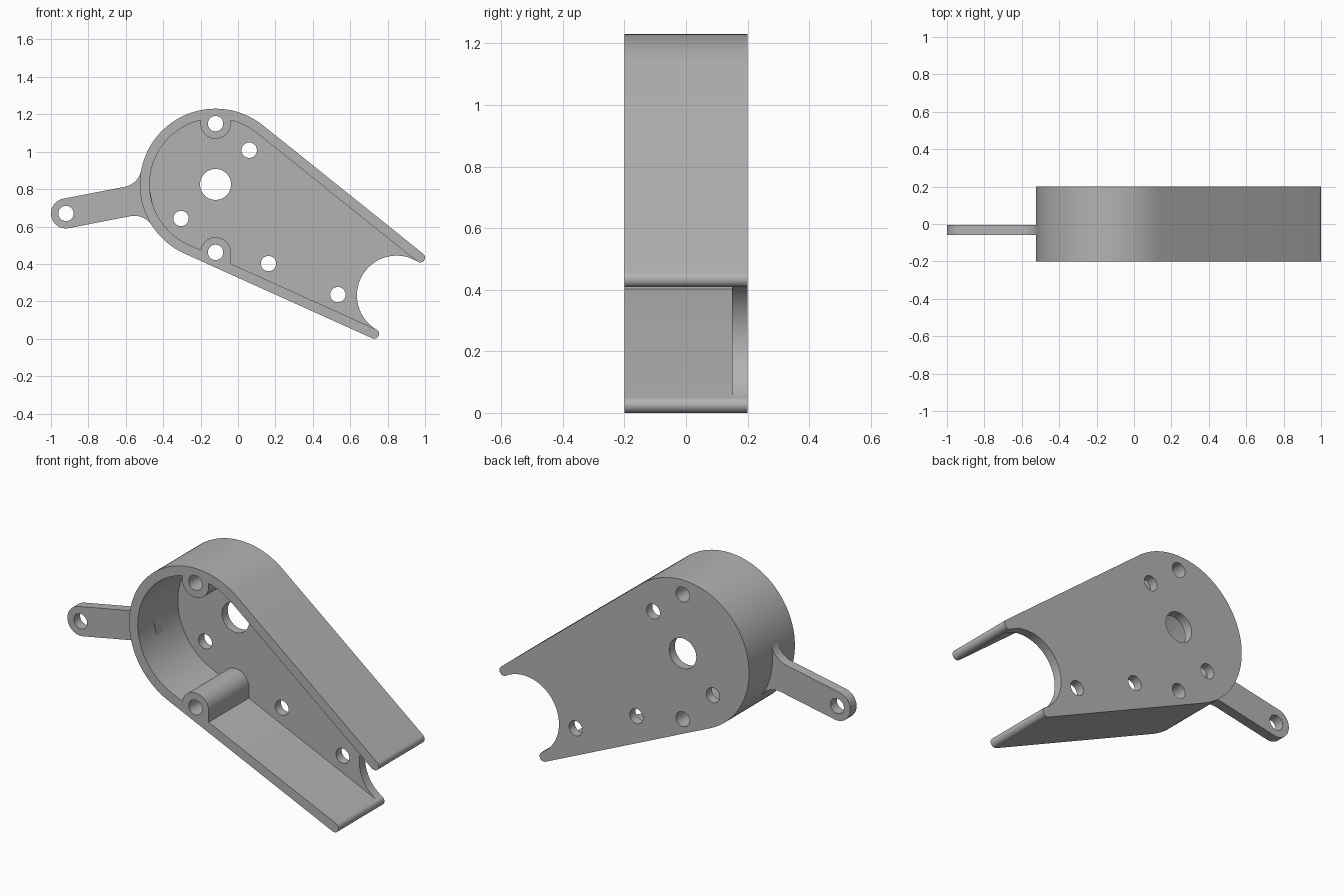
import bpy, bmesh
from math import cos, sin, radians, atan2, sqrt, degrees
from mathutils import Vector

if "Cube" in bpy.data.objects:
    bpy.data.objects.remove(bpy.data.objects["Cube"])

grey = bpy.data.materials.new("plain grey")
grey.use_nodes = True
grey.diffuse_color = (0.45, 0.45, 0.45, 1)
grey.node_tree.nodes["Principled BSDF"].inputs["Base Color"].default_value = grey.diffuse_color

HUB = Vector((-0.12, 0.825))     # hub centre in x, z
R, TIP, WALL = 0.405, 0.026, 0.0525
FRONT, BACK, FLOOR = -0.2, 0.2, 0.15


def polar(a, r=1.0):
    return Vector((cos(radians(a)), sin(radians(a)))) * r


def arc(c, r, a0, a1, n):
    return [Vector(c) + polar(a0 + (a1 - a0) * i / n, r) for i in range(n + 1)]


def prism(name, pts, y0, y1):
    """Extrude an x-z outline from y0 to y1."""
    bm = bmesh.new()
    face = bm.faces.new([bm.verts.new((p[0], y0, p[1])) for p in pts])
    ext = bmesh.ops.extrude_face_region(bm, geom=[face])
    moved = [g for g in ext["geom"] if isinstance(g, bmesh.types.BMVert)]
    bmesh.ops.translate(bm, verts=moved, vec=(0, y1 - y0, 0))
    bmesh.ops.recalc_face_normals(bm, faces=bm.faces)
    mesh = bpy.data.meshes.new(name)
    bm.to_mesh(mesh)
    bm.free()
    mesh.materials.append(grey)
    obj = bpy.data.objects.new(name, mesh)
    bpy.context.collection.objects.link(obj)
    return obj


def activate(obj):
    bpy.ops.object.select_all(action="DESELECT")
    obj.select_set(True)
    bpy.context.view_layer.objects.active = obj


def cut(obj, cutter):
    cutter.hide_render = True
    mod = obj.modifiers.new("cut", "BOOLEAN")
    mod.operation, mod.solver, mod.object = "DIFFERENCE", "EXACT", cutter
    activate(obj)
    bpy.ops.object.modifier_apply(modifier=mod.name)
    bpy.data.objects.remove(cutter)


def drill(obj, c, r):
    cut(obj, prism("drill", arc(c, r, 0, 360, 32)[:-1], -0.5, 0.5))


# Side walls: tangent directions and rounded tips
UP, LOW = 51.3, 245.7
n_up, n_low = polar(UP), polar(LOW)
run_up, run_low = polar(UP - 90, 1.098), polar(LOW + 90, 1.102)
tip_up = HUB + n_up * (R - TIP) + run_up
tip_low = HUB + n_low * (R - TIP) + run_low

# Half-round notch between the inner corners of the tips
p_up, p_low = tip_up - n_up * TIP, tip_low - n_low * TIP
half = (p_low - p_up) / 2
start = degrees(atan2(half.y, half.x)) % 360
notch = arc((p_up + p_low) / 2, half.length, start, start - 180, 48)

outline = (arc(HUB, R, UP, LOW, 72) + arc(tip_low, TIP, LOW, LOW + 180, 16)
           + notch[1:-1] + arc(tip_up, TIP, UP + 180, UP + 360, 16))
housing = prism("housing", outline, FRONT, BACK)

# Pocket, leaving the two screw bosses standing
inner = R - WALL
pocket_outline = (arc(HUB, inner, UP, LOW, 72)
                  + [HUB + n_low * inner + run_low, HUB + n_up * inner + run_up])
pocket = prism("pocket", pocket_outline, FRONT - 0.1, FLOOR)
BOSSES = [((-0.12, 1.15), 180), ((-0.12, 0.462), 0)]
for (x, z), a in BOSSES:
    side = 0.3 if a else -0.3
    boss = arc((x, z), 0.081, a, a + 180, 24)
    boss += [(boss[-1].x, z + side), (boss[0].x, z + side)]
    cut(pocket, prism("boss", boss, -0.6, 0.6))
cut(housing, pocket)

# Screw holes and central shaft hole
drill(housing, HUB, 0.083)
for c in [b[0] for b in BOSSES] + [(0.06, 1.008), (-0.305, 0.643), (0.163, 0.402), (0.534, 0.236)]:
    drill(housing, c, 0.041)

# Side arm pointing at the hub, with fillets where it meets the wall
END = Vector((-0.92, 0.67))
HALF, FIL = 0.08, 0.11
u = (END - HUB).normalized()
v = Vector((u.y, -u.x))
reach = (END - HUB).length
off = HALF + FIL
fc = sqrt((R + FIL) ** 2 - off ** 2)
touch = degrees(atan2(-off, -fc)) % 360
edge = [Vector((R * 0.93 * fc / (R + FIL), R * 0.93 * off / (R + FIL)))]
edge += arc((fc, off), FIL, touch, 270, 16)
local = edge + arc((reach, 0), HALF, 90, -90, 32) + [Vector((p.x, -p.y)) for p in reversed(edge)]
arm = prism("side_arm", [HUB + u * p.x + v * p.y for p in local], -0.06, -0.005)
drill(arm, END, 0.041)

for obj in (housing, arm):
    activate(obj)
    bpy.ops.object.shade_smooth_by_angle(angle=radians(30))
